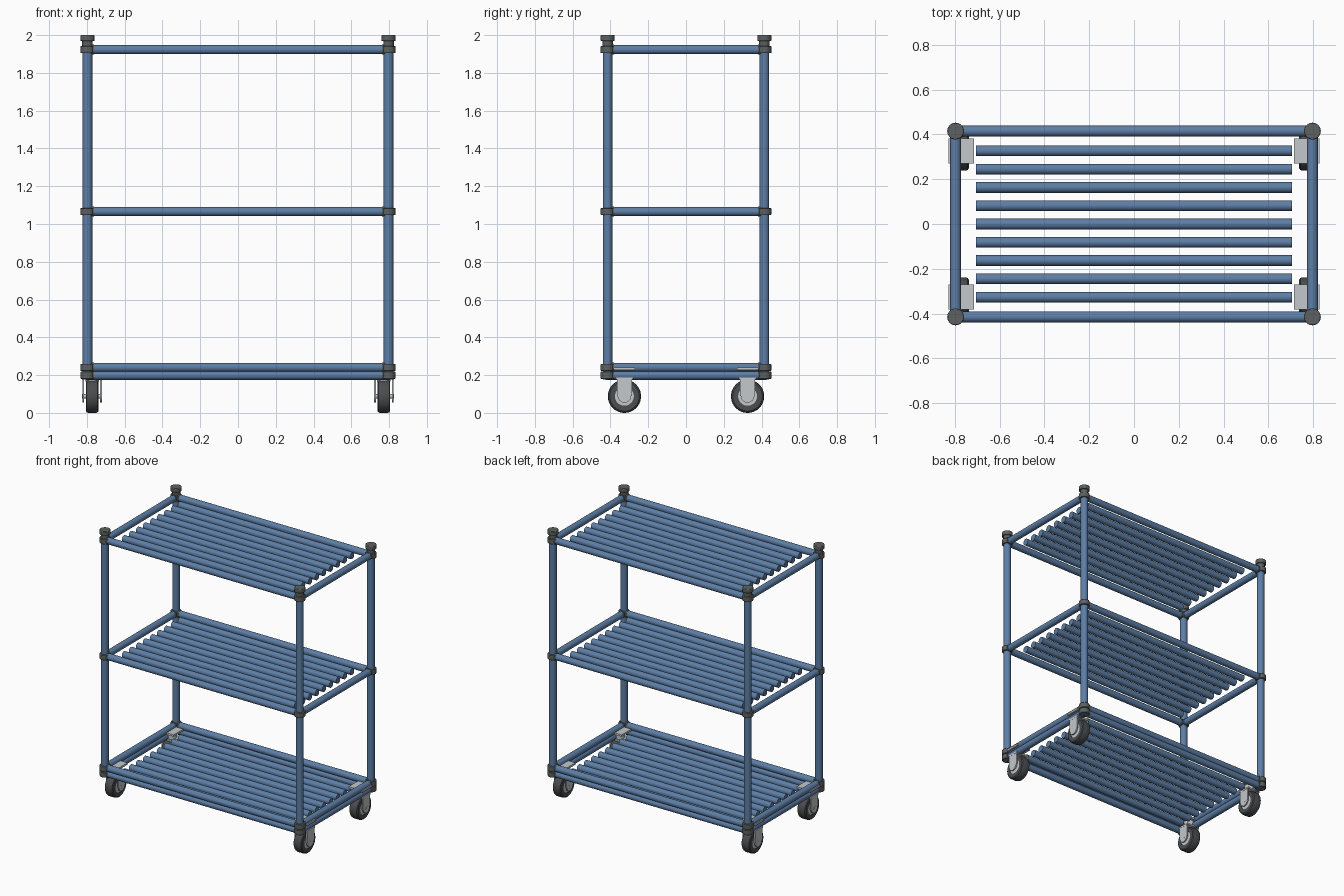
import bpy, math
from mathutils import Vector

if "Cube" in bpy.data.objects:
    bpy.data.objects.remove(bpy.data.objects["Cube"])

def material(name, rgb):
    m = bpy.data.materials.new(name)
    m.diffuse_color = (*rgb, 1)
    m.use_nodes = True
    m.node_tree.nodes["Principled BSDF"].inputs["Base Color"].default_value = m.diffuse_color
    return m

BLUE = material("blue_pipe", (0.11, 0.21, 0.38))
DARK = material("dark_grey", (0.11, 0.12, 0.12))
TYRE = material("tyre_rubber", (0.07, 0.075, 0.08))
STEEL = material("light_steel", (0.55, 0.58, 0.60))

PX, PY, R = 0.797, 0.415, 0.024
SHELVES = [0.199, 1.066, 1.923]
RAILS = [0.199, 0.241, 1.066, 1.923]

def finish(o, name, mat, bevel=0):
    o.name = name
    o.data.materials.append(mat)
    if bevel:
        b = o.modifiers.new("bevel", 'BEVEL')
        b.width, b.segments = bevel, 2
        b.limit_method, b.angle_limit = 'ANGLE', math.radians(50)
    return o

def rod(name, a, b, r, mat, sides=32, bevel=0):
    a, b = Vector(a), Vector(b)
    d = b - a
    bpy.ops.mesh.primitive_cylinder_add(vertices=sides, radius=r, depth=d.length, location=(a + b) / 2,
                                        rotation=d.to_track_quat('Z', 'Y').to_euler())
    bpy.ops.object.shade_smooth_by_angle(angle=math.radians(30))
    return finish(bpy.context.object, name, mat, bevel)

def box(name, c, s, mat, bevel=0):
    bpy.ops.mesh.primitive_cube_add(size=1, location=c)
    o = bpy.context.object
    o.scale = s
    bpy.ops.object.transform_apply(location=False, rotation=False, scale=True)
    return finish(o, name, mat, bevel)

def lathe_x(name, profile, centre, mat, steps=40):
    # closed ring of (x, radius) points spun about the x axis
    n = len(profile)
    verts, faces = [], []
    for i in range(steps):
        a = 2 * math.pi * i / steps
        verts += [(x, r * math.cos(a), r * math.sin(a)) for x, r in profile]
        for j in range(n):
            k, i2 = (j + 1) % n, (i + 1) % steps
            faces.append((i * n + j, i * n + k, i2 * n + k, i2 * n + j))
    me = bpy.data.meshes.new(name)
    me.from_pydata(verts, [], faces)
    o = bpy.data.objects.new(name, me)
    bpy.context.collection.objects.link(o)
    o.location = centre
    bpy.context.view_layer.objects.active = o
    bpy.ops.object.select_all(action='DESELECT')
    o.select_set(True)
    bpy.ops.object.mode_set(mode='EDIT')
    bpy.ops.mesh.select_all(action='SELECT')
    bpy.ops.mesh.normals_make_consistent(inside=False)
    bpy.ops.object.mode_set(mode='OBJECT')
    bpy.ops.object.shade_smooth_by_angle(angle=math.radians(35))
    return finish(o, name, mat)

# shelf frames and slats
for z in RAILS:
    for s in (-1, 1):
        rod("long_rail", (-PX, s * PY, z), (PX, s * PY, z), R, BLUE)
        rod("end_rail", (s * PX, -PY, z), (s * PX, PY, z), R, BLUE)
for z in SHELVES:
    for i in range(-4, 5):
        y = i * 0.0817
        rod("shelf_slat", (-0.705, y, z), (0.705, y, z), R, BLUE)

for sx in (-1, 1):
    for sy in (-1, 1):
        x, y = sx * PX, sy * PY
        # corner post, collars and cap
        rod("corner_post", (x, y, 0.177), (x, y, 1.98), 0.0255, BLUE)
        for z in RAILS:
            rod("corner_collar", (x, y, z - 0.019), (x, y, z + 0.019), 0.0365, DARK, bevel=0.003)
            rod("collar_sleeve", (x, y, z), (x - sx * 0.034, y, z), 0.026, DARK)
            rod("collar_sleeve", (x, y, z), (x, y - sy * 0.034, z), 0.026, DARK)
        rod("post_cap", (x, y, 1.969), (x, y, 2.0), 0.0375, DARK, bevel=0.004)
        rod("cap_neck", (x, y, 1.94), (x, y, 1.972), 0.028, DARK)
        # caster
        cx, cy, cz = sx * 0.772, sy * 0.326, 0.088
        box("caster_plate", (cx, cy, 0.234), (0.114, 0.112, 0.014), STEEL)
        rod("caster_swivel", (cx, cy, 0.165), (cx, cy, 0.23), 0.036, STEEL)
        box("fork_crown", (cx, cy, 0.182), (0.106, 0.09, 0.012), STEEL)
        for s in (-1, 1):
            fx = cx + s * 0.047
            box("fork_leg", (fx, cy, 0.135), (0.010, 0.08, 0.09), STEEL)
            rod("fork_end", (fx - 0.005, cy, cz + 0.002), (fx + 0.005, cy, cz + 0.002), 0.036, STEEL)
        lathe_x("caster_tyre", [(-0.034, 0.05), (-0.034, 0.078), (-0.029, 0.085), (-0.02, 0.088),
                                (0.02, 0.088), (0.029, 0.085), (0.034, 0.078), (0.034, 0.05)],
                (cx, cy, cz), TYRE)
        rod("wheel_hub", (cx - 0.03, cy, cz), (cx + 0.03, cy, cz), 0.051, STEEL)
        rod("wheel_axle", (cx - 0.053, cy, cz), (cx + 0.053, cy, cz), 0.012, STEEL)
